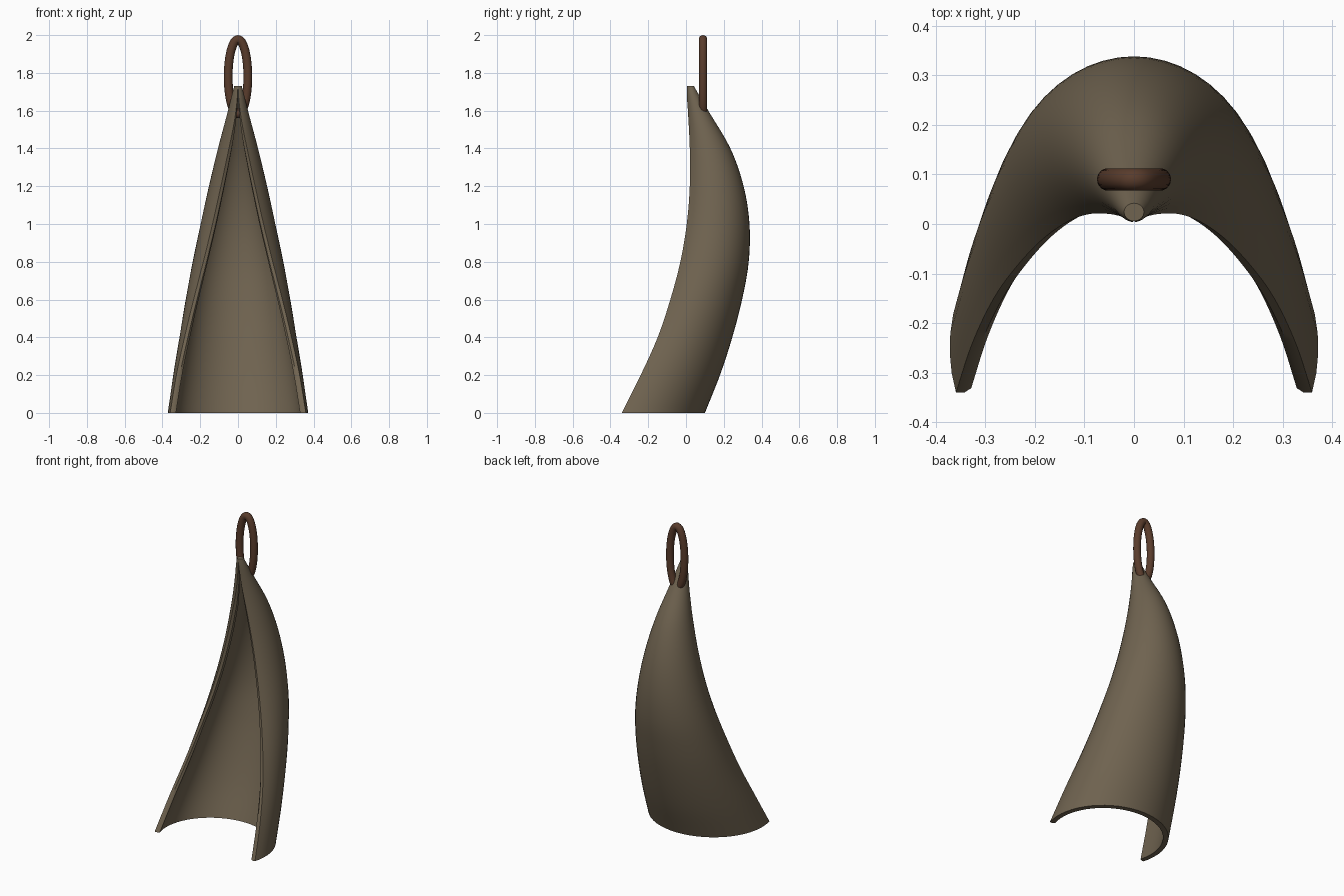
import bpy, bmesh, math

if "Cube" in bpy.data.objects:
    bpy.data.objects.remove(bpy.data.objects["Cube"])


def material(name, rgb):
    m = bpy.data.materials.new(name)
    m.diffuse_color = (*rgb, 1)
    m.use_nodes = True
    m.node_tree.nodes["Principled BSDF"].inputs["Base Color"].default_value = m.diffuse_color
    return m


def make_object(name, bm, mat):
    bmesh.ops.recalc_face_normals(bm, faces=bm.faces)
    me = bpy.data.meshes.new(name)
    bm.to_mesh(me)
    bm.free()
    ob = bpy.data.objects.new(name, me)
    bpy.context.collection.objects.link(ob)
    me.materials.append(mat)
    bpy.ops.object.select_all(action='DESELECT')
    bpy.context.view_layer.objects.active = ob
    ob.select_set(True)
    return ob


def spline(keys, col, z):
    """Smooth interpolation of one column of the key sections."""
    i = max(k for k in range(len(keys) - 1) if keys[k][0] <= z + 1e-9)

    def slope(k):
        a, b = keys[max(k - 1, 0)], keys[min(k + 1, len(keys) - 1)]
        return (b[col] - a[col]) / (b[0] - a[0])
    a, b = keys[i], keys[i + 1]
    h = b[0] - a[0]
    t = (z - a[0]) / h
    return ((2*t**3 - 3*t**2 + 1) * a[col] + (t**3 - 2*t**2 + t) * h * slope(i)
            + (3*t**2 - 2*t**3) * b[col] + (t**3 - t**2) * h * slope(i + 1))


# Split horn shell: z, half width, front y, back y, half opening angle
KEYS = [
    (0.00, 0.372, -0.34, 0.10, 105),
    (0.20, 0.343, -0.24, 0.18, 108),
    (0.40, 0.310, -0.15, 0.245, 114),
    (0.60, 0.277, -0.083, 0.297, 122),
    (0.80, 0.240, -0.03, 0.332, 130),
    (1.00, 0.198, 0.004, 0.336, 137),
    (1.20, 0.154, 0.02, 0.305, 144),
    (1.40, 0.106, 0.02, 0.235, 153),
    (1.60, 0.053, 0.01, 0.118, 168),
    (1.69, 0.031, 0.004, 0.065, 176),
    (1.73, 0.020, 0.006, 0.042, 178),
]
N, LEVELS = 32, 48


def section(z):
    w, f, b, ang = (spline(KEYS, c, z) for c in (1, 2, 3, 4))
    T = math.radians(ang)
    d = (b - f) / (1 - math.cos(T))
    yc = b - d
    th = min(0.032, 0.32 * w)
    outer, inner = [], []
    for i in range(N + 1):
        a = T * (2 * i / N - 1)
        s, c = math.sin(a), math.cos(a)
        nx, ny = s / w, c / d
        l = math.hypot(nx, ny)
        x, y = w * s, yc + d * c
        outer.append((x, y))
        inner.append((x - th * nx / l, y - th * ny / l))

    # rounded lip between the outer and inner walls
    def lip(p, q, side):
        mx, my = (p[0] + q[0]) / 2, (p[1] + q[1]) / 2
        tx, ty = (p[1] - q[1]) * side, -(p[0] - q[0]) * side
        return [(mx + tx * 0.25, my + ty * 0.25)]
    pts = outer + lip(outer[-1], inner[-1], 1) + inner[::-1] + lip(outer[0], inner[0], -1)
    return [(x, max(y, f), z) for x, y in pts]


bm = bmesh.new()
rings = [[bm.verts.new(p) for p in section(1.73 * k / LEVELS)] for k in range(LEVELS + 1)]
for a, b in zip(rings, rings[1:]):
    for i in range(len(a)):
        j = (i + 1) % len(a)
        bm.faces.new((a[i], a[j], b[j], b[i]))
# bottom and tip are closed with strips between the outer and inner walls
M = len(rings[0])
for r in (rings[0], rings[-1]):
    for i in range(N):
        bm.faces.new((r[i], r[i + 1], r[2 * N + 1 - i], r[2 * N + 2 - i]))
    bm.faces.new((r[N], r[N + 1], r[N + 2]))
    bm.faces.new((r[0], r[2 * N + 2], r[M - 1]))
# solid cap on the tip
bm.faces.new([bm.verts.new(v.co) for v in rings[-1][:N + 1]])
make_object("horn_shell", bm, material("horn", (0.16, 0.125, 0.08)))
bpy.ops.object.shade_smooth_by_angle(angle=math.radians(40))

# Oval hanging ring sunk into the tip
bm = bmesh.new()
SEG, SIDES, R = 48, 14, 0.023
loops = []
for i in range(SEG):
    a = 2 * math.pi * i / SEG
    A, B = 0.052, 0.197
    nx, nz = math.cos(a) * B, math.sin(a) * A
    l = math.hypot(nx, nz)
    loop = []
    for k in range(SIDES):
        t = 2 * math.pi * k / SIDES
        o = R * math.cos(t)
        loop.append(bm.verts.new((A * math.cos(a) + o * nx / l, 0.09 + R * math.sin(t),
                                  1.78 + B * math.sin(a) + o * nz / l)))
    loops.append(loop)
for i in range(SEG):
    a, b = loops[i], loops[(i + 1) % SEG]
    for k in range(SIDES):
        m = (k + 1) % SIDES
        bm.faces.new((a[k], a[m], b[m], b[k]))
make_object("hanging_ring", bm, material("rust", (0.1, 0.045, 0.025)))
bpy.ops.object.shade_smooth_by_angle(angle=math.radians(60))
